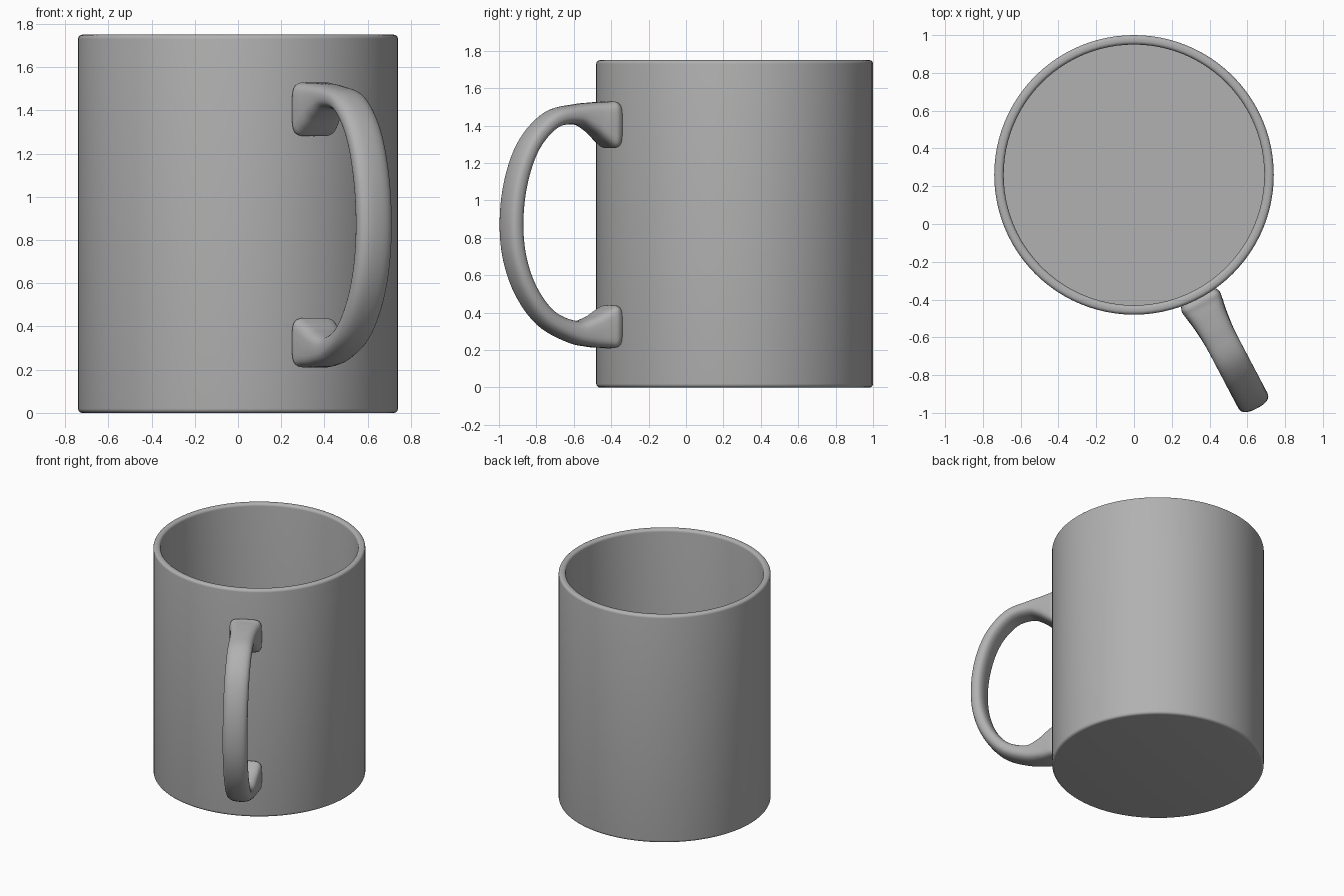
import bpy, bmesh, math
from mathutils import Vector

if "Cube" in bpy.data.objects:
    bpy.data.objects.remove(bpy.data.objects["Cube"])

CENTRE = Vector((0, 0.26, 0))
OUT = Vector((0.466, -0.885, 0)).normalized()   # direction the handle points
SIDE = Vector((-OUT.y, OUT.x, 0))
UP = Vector((0, 0, 1))

# Darker grey glaze
glaze = bpy.data.materials.new("grey_glaze")
glaze.diffuse_color = (0.44, 0.44, 0.44, 1)
glaze.use_nodes = True
glaze.node_tree.nodes["Principled BSDF"].inputs["Base Color"].default_value = glaze.diffuse_color


def skin(name, rings):
    """Join closed rings of points into one smooth, capped surface."""
    bm = bmesh.new()
    loops = [[bm.verts.new(p) for p in ring] for ring in rings]
    n = len(loops[0])
    for a, b in zip(loops, loops[1:]):
        for i in range(n):
            j = (i + 1) % n
            bm.faces.new((a[i], a[j], b[j], b[i]))
    bm.faces.new(loops[0][::-1])
    bm.faces.new(loops[-1])
    bmesh.ops.recalc_face_normals(bm, faces=bm.faces)
    mesh = bpy.data.meshes.new(name)
    bm.to_mesh(mesh)
    bm.free()
    mesh.materials.append(glaze)
    obj = bpy.data.objects.new(name, mesh)
    bpy.context.collection.objects.link(obj)
    bpy.ops.object.select_all(action='DESELECT')
    obj.select_set(True)
    bpy.context.view_layer.objects.active = obj
    bpy.ops.object.shade_smooth_by_angle(angle=math.radians(40))
    return obj


def arc(r, z, rad, start, end, steps=5):
    angles = [math.radians(start + (end - start) * i / steps) for i in range(steps + 1)]
    return [(r + rad * math.cos(a), z + rad * math.sin(a)) for a in angles]


def spline(rows, steps=6):
    """Catmull-Rom interpolation through rows of values."""
    pts = [rows[0]] + rows + [rows[-1]]
    result = []
    for p0, p1, p2, p3 in zip(pts, pts[1:], pts[2:], pts[3:]):
        for k in range(steps):
            t = k / steps
            result.append([0.5 * (2 * b + (c - a) * t + (2 * a - 5 * b + 4 * c - d) * t * t
                                  + (3 * b - a - 3 * c + d) * t ** 3)
                           for a, b, c, d in zip(p0, p1, p2, p3)])
    return result + [list(rows[-1])]


# Cup body: lathed wall with rounded foot and rim, crisp inner floor
profile = (arc(0.72, 0.02, 0.02, -90, 0) + arc(0.72, 1.73, 0.02, 0, 90)
           + arc(0.71, 1.73, 0.02, 90, 180) + [(0.69, 0.05)])
SEG = 96
skin("cup_body", [[CENTRE + Vector((r * math.cos(2 * math.pi * i / SEG),
                                    r * math.sin(2 * math.pi * i / SEG), z))
                   for i in range(SEG)] for r, z in profile])

# Handle: distance from cup axis, height, width, thickness, squareness
stations = [
    (0.715, 1.405, 0.185, 0.210, 4.5),
    (0.755, 1.405, 0.226, 0.250, 5.0),
    (0.795, 1.415, 0.220, 0.225, 4.5),
    (0.860, 1.443, 0.196, 0.165, 3.5),
    (0.960, 1.460, 0.176, 0.110, 2.6),
    (1.105, 1.432, 0.174, 0.096, 2.5),
    (1.235, 1.308, 0.174, 0.096, 2.5),
    (1.313, 1.130, 0.174, 0.098, 2.5),
    (1.347, 0.920, 0.174, 0.098, 2.5),
    (1.333, 0.710, 0.174, 0.098, 2.5),
    (1.263, 0.520, 0.174, 0.098, 2.5),
    (1.140, 0.370, 0.174, 0.102, 2.5),
    (0.980, 0.298, 0.176, 0.120, 2.6),
    (0.870, 0.298, 0.196, 0.165, 3.5),
    (0.795, 0.318, 0.220, 0.212, 4.5),
    (0.755, 0.325, 0.226, 0.230, 5.0),
    (0.715, 0.325, 0.185, 0.195, 4.5),
]
path = spline(stations)


def section(i, sides=32):
    r, z, w, t, power = path[i]
    a, b = path[max(i - 1, 0)], path[min(i + 1, len(path) - 1)]
    tangent = Vector((b[0] - a[0], b[1] - a[1])).normalized()
    # keep the mounting pads facing straight out from the wall
    pad = min(max((0.98 - r) / 0.18, 0), 1)
    straight = Vector((1 if i < len(path) / 2 else -1, 0))
    tangent = tangent.lerp(straight, pad).normalized()
    normal = OUT * -tangent.y + UP * tangent.x
    ring = []
    for k in range(sides):
        ang = 2 * math.pi * k / sides
        c, s = math.cos(ang), math.sin(ang)
        u = math.copysign(abs(c) ** (2 / power), c) * w / 2
        v = math.copysign(abs(s) ** (2 / power), s) * t / 2
        ring.append(CENTRE + OUT * r + UP * z + SIDE * u + normal * v)
    return ring


skin("handle", [section(i) for i in range(len(path))])
